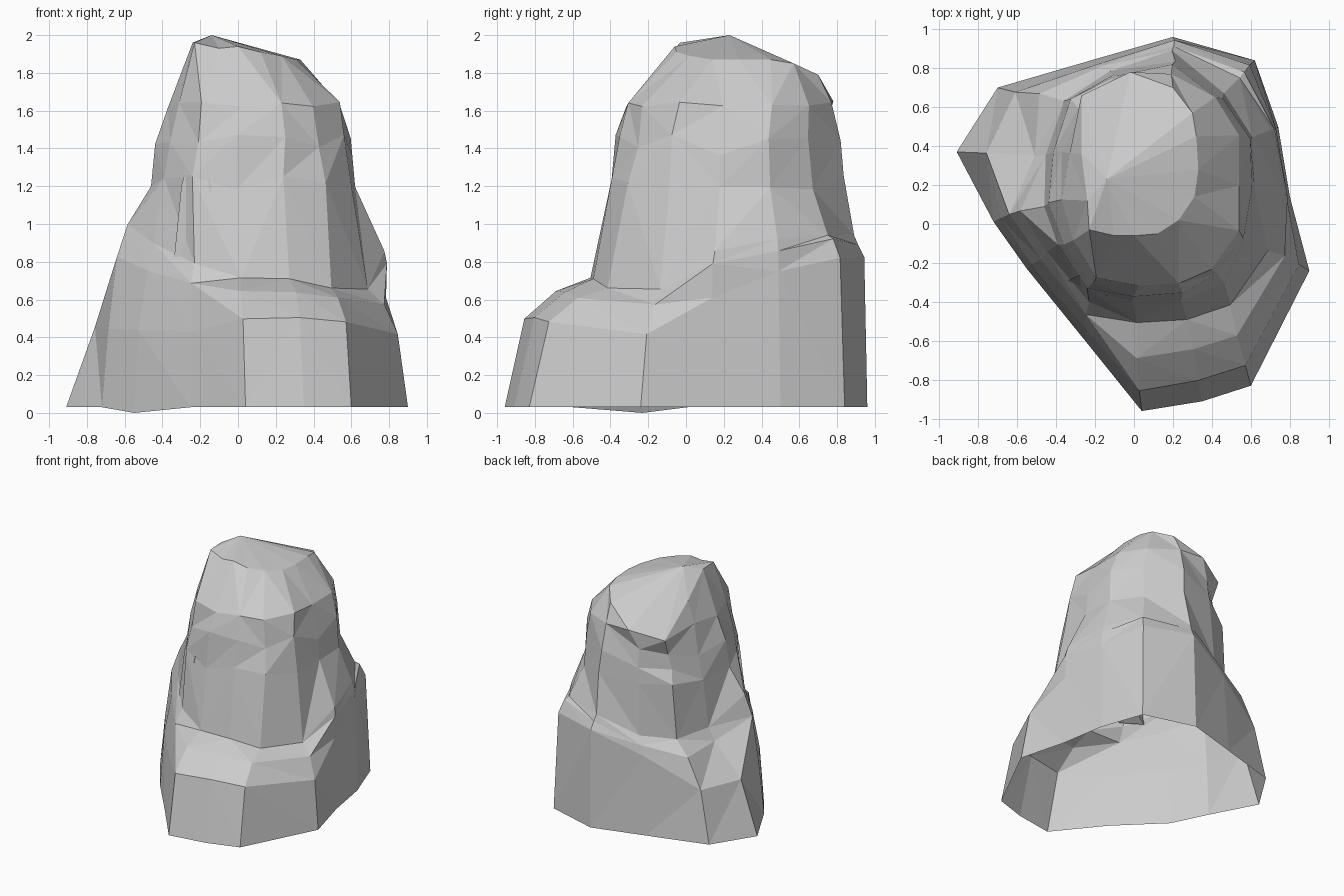
import bpy, bmesh, random
from mathutils import Vector

random.seed(4)

# Footprint, counter-clockwise from the front corner:
# x, y, how far the wall leans in to the tower, shoulder height, ledge height
FOOT = [
    (0.04, -0.96, 1.0, 0.50, 0.71), (0.35, -0.91, 1.0, 0.50, 0.71),
    (0.60, -0.83, 1.0, 0.48, 0.67), (0.90, -0.24, 0.85, 0.42, 0.65),
    (0.80, 0.14, 0.2, 0.60, 0.86), (0.74, 0.50, 0.3, 0.74, 0.92),
    (0.62, 0.84, 0.7, 0.83, 0.95), (0.20, 0.96, 0.8, 0.82, 0.93),
    (-0.22, 0.84, 1.0, 0.66, 0.80), (-0.70, 0.70, 1.1, 0.44, 0.78),
    (-0.91, 0.37, 1.6, 0.45, 0.80), (-0.72, 0.01, 0.7, 0.44, 1.00),
    (-0.55, -0.23, 0.9, 0.44, 0.90), (-0.25, -0.60, 1.0, 0.43, 0.80),
]
# Tower cross-section at half height, same columns
WAIST = [
    (0.00, -0.40), (0.25, -0.39), (0.46, -0.30), (0.60, -0.08), (0.63, 0.18),
    (0.62, 0.46), (0.47, 0.68), (0.20, 0.84), (-0.11, 0.78), (-0.32, 0.63),
    (-0.41, 0.36), (-0.47, 0.10), (-0.40, -0.12), (-0.23, -0.34),
]
# Edge of the sloping top, lowest at the back left corner
CROWN = [
    (0.00, -0.06, 1.94), (0.12, -0.05, 1.91), (0.23, 0.02, 1.89),
    (0.31, 0.14, 1.87), (0.33, 0.28, 1.87), (0.32, 0.45, 1.87),
    (0.30, 0.57, 1.85), (0.20, 0.70, 1.79), (-0.02, 0.78, 1.65),
    (-0.27, 0.66, 1.58), (-0.27, 0.36, 1.80), (-0.24, 0.12, 1.96),
    (-0.23, -0.03, 1.96), (-0.10, -0.06, 1.93),
]


def column(foot, waist, crown):
    """Points of one vertical strip, from the ground up to the crown."""
    x, y, lean, shoulder, ledge = foot
    wx, wy = waist

    def at(t, z):
        t = min(t * lean, 0.9)
        return Vector((x + (wx - x) * t, y + (wy - y) * t, z))

    mid = Vector((wx, wy, 1.22))
    upper_z = min(1.63, crown[2] - 0.14)
    upper = Vector((0.10 + (wx - 0.10) * 0.85, 0.27 + (wy - 0.27) * 0.89, upper_z))
    pts = [at(0.0, 0.03), at(0.2, shoulder),
           at(0.5, shoulder + (ledge - shoulder) * 0.7), at(0.8, ledge),
           mid, mid.lerp(upper, 0.5), upper, Vector(crown)]
    # chip the surface a little above the ground
    for i, p in enumerate(pts[1:-1], 1):
        r = 0.016 if 4 <= i <= 6 else 0.010
        p += Vector([random.uniform(-r, r) for _ in range(3)])
        if 4 <= i <= 5:
            p.z += random.uniform(-0.05, 0.05)
    return pts


def make_object(name, bm):
    mesh = bpy.data.meshes.new(name)
    bm.to_mesh(mesh)
    bm.free()
    ob = bpy.data.objects.new(name, mesh)
    bpy.context.collection.objects.link(ob)


# Rock: ledged base and leaning tower, open underneath
bm = bmesh.new()
cols = [[bm.verts.new(p) for p in column(*c)] for c in zip(FOOT, WAIST, CROWN)]
apex = bm.verts.new((-0.14, 0.23, 2.0))
n = len(cols)
for i in range(n):
    a, b = cols[i], cols[(i + 1) % n]
    for k in range(len(a) - 1):
        if random.random() < 0.5:
            bm.faces.new((a[k], b[k], b[k + 1]))
            bm.faces.new((a[k], b[k + 1], a[k + 1]))
        else:
            bm.faces.new((a[k], b[k], a[k + 1]))
            bm.faces.new((b[k], b[k + 1], a[k + 1]))
    bm.faces.new((a[-1], b[-1], apex))
cols[12][0].co.z = 0.0
make_object("rock", bm)

# Broken slab standing against the front left of the tower
bm = bmesh.new()
for p in [(-0.34, -0.29, 0.80), (-0.18, -0.39, 0.80), (-0.30, -0.27, 1.20),
          (-0.14, -0.37, 1.20), (-0.18, -0.26, 1.64), (-0.10, -0.28, 1.60),
          (-0.22, -0.24, 0.85), (-0.12, -0.22, 1.55)]:
    bm.verts.new(p)
bmesh.ops.convex_hull(bm, input=bm.verts)
make_object("front_left_slab", bm)
